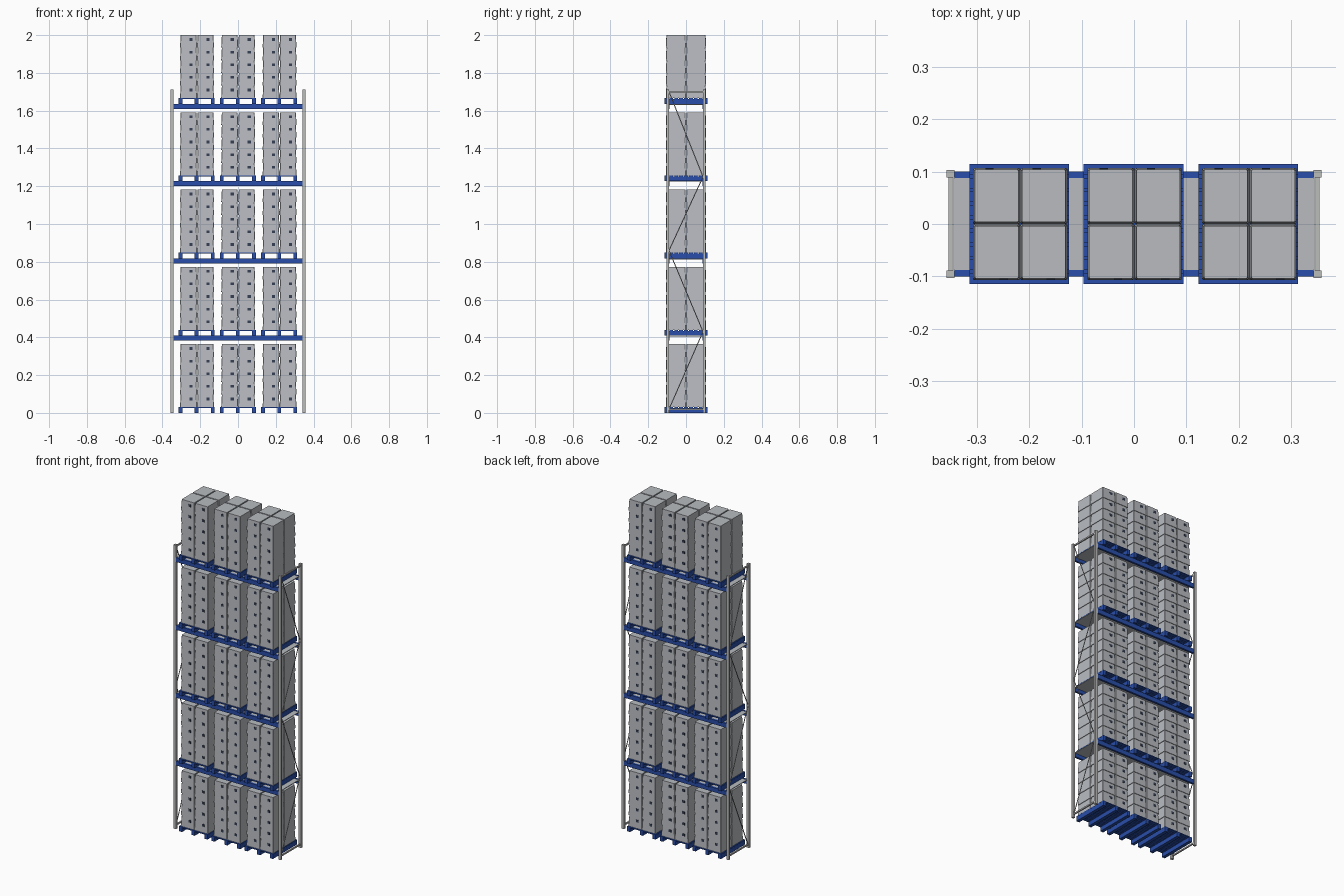
import bpy
import bmesh
from mathutils import Vector, Matrix

cube = bpy.data.objects.get("Cube")
if cube:
    bpy.data.objects.remove(cube, do_unlink=True)


def material(name, rgb):
    m = bpy.data.materials.new(name)
    m.use_nodes = True
    colour = (*rgb, 1.0)
    m.diffuse_color = colour
    m.node_tree.nodes["Principled BSDF"].inputs["Base Color"].default_value = colour
    return m


GREY = material("carton grey", (0.48, 0.50, 0.53))
STEEL = material("steel grey", (0.50, 0.51, 0.50))
BLUE = material("rack blue", (0.022, 0.075, 0.40))
NAVY = material("dark handle", (0.035, 0.05, 0.09))

LEVELS = 5
SPACING = 0.409
PALLET_H = 0.03
LAYERS = 5
LAYER_H = (2.0 - SPACING * (LEVELS - 1) - PALLET_H) / LAYERS
BAYS = (-0.219, -0.001, 0.218)


def block(bm, x, y, z, mat=0):
    """Add a box from (low, high) pairs on each axis."""
    size = [b - a for a, b in (x, y, z)]
    mid = [(a + b) / 2 for a, b in (x, y, z)]
    geo = bmesh.ops.create_cube(bm, size=1, matrix=Matrix.Translation(mid) @ Matrix.Diagonal((*size, 1)))
    for f in {f for v in geo["verts"] for f in v.link_faces}:
        f.material_index = mat
    return geo["verts"]


def rod(bm, a, b, radius):
    """Add a thin round bar between two points."""
    a, b = Vector(a), Vector(b)
    turn = (b - a).to_track_quat("Z", "Y").to_matrix().to_4x4()
    bmesh.ops.create_cone(bm, cap_ends=True, segments=8, radius1=radius, radius2=radius,
                          depth=(b - a).length, matrix=Matrix.Translation((a + b) / 2) @ turn)


def finish(bm, name, *mats):
    mesh = bpy.data.meshes.new(name)
    bm.to_mesh(mesh)
    bm.free()
    for m in mats:
        mesh.materials.append(m)
    return mesh


def place(mesh, name, at=(0, 0, 0)):
    ob = bpy.data.objects.new(name, mesh)
    ob.location = at
    bpy.context.collection.objects.link(ob)


# Pallet: three runners front to back, slats across the top
bm = bmesh.new()
for x in (-0.085, 0, 0.085):
    block(bm, (x - 0.01, x + 0.01), (-0.114, 0.114), (0, 0.025))
SLATS = 9
for i in range(SLATS):
    y = -0.104 + 0.208 * i / (SLATS - 1)
    block(bm, (-0.095, 0.095), (y - 0.01, y + 0.01), (0.025, PALLET_H))
pallet = finish(bm, "pallet", BLUE)

# Carton stack: tapered cartons two by two, with handle plates on the outer ends
W, D, TAPER = 0.09, 0.107, 0.0035
bm = bmesh.new()
for layer in range(LAYERS):
    z = PALLET_H + layer * LAYER_H
    for sx in (-1, 1):
        for sy in (-1, 1):
            cx, cy = sx * W / 2, sy * D / 2
            verts = block(bm, (cx - W / 2, cx + W / 2), (cy - D / 2, cy + D / 2), (z, z + LAYER_H))
            for v in verts:
                if v.co.z > z + LAYER_H / 2:
                    v.co.x -= TAPER if v.co.x > cx else -TAPER
                    v.co.y -= TAPER if v.co.y > cy else -TAPER
            upright_edges = {e for v in verts for e in v.link_edges
                             if abs(e.verts[0].co.z - e.verts[1].co.z) > LAYER_H / 2}
            bmesh.ops.bevel(bm, geom=list(upright_edges), offset=0.002, segments=1, affect="EDGES")
            hx, hz = cx - sy * 0.15 * W, z + 0.65 * LAYER_H
            hy = sy * (D - TAPER * 0.65)
            block(bm, (hx - 0.008, hx + 0.008), (hy - 0.002, hy + 0.002), (hz - 0.007, hz + 0.007), 1)
cartons = finish(bm, "carton_stack", GREY, NAVY)

for level in range(LEVELS):
    for bay, x in enumerate(BAYS):
        tag = f"{level + 1}_{bay + 1}"
        place(pallet, "pallet_" + tag, (x, 0, level * SPACING))
        place(cartons, "carton_stack_" + tag, (x + 0.002, 0, level * SPACING))

# Shelf beams and the thin shelf panel between them
bm = bmesh.new()
for y in (-0.094, 0.094):
    block(bm, (-0.342, 0.342), (y - 0.006, y + 0.006), (-0.026, 0))
beams = finish(bm, "shelf_beams", BLUE)
bm = bmesh.new()
block(bm, (-0.344, 0.344), (-0.088, 0.088), (-0.005, -0.001))
panel = finish(bm, "shelf_panel", GREY)
for level in range(1, LEVELS):
    place(beams, f"shelf_beams_{level}", (0, 0, level * SPACING))
    place(panel, f"shelf_panel_{level}", (0, 0, level * SPACING))

# End frames: two posts, end ties and zigzag bracing
zigzag = ((-0.09, 0.02), (0.09, 0.43), (-0.09, 0.86), (0.09, 1.25), (-0.09, 1.70))
for side, name in ((1, "left"), (-1, "right")):
    x = side * 0.35
    bm = bmesh.new()
    for y in (-0.096, 0.096):
        block(bm, (x - 0.0075, x + 0.0075), (y - 0.007, y + 0.007), (0, 1.712))
    place(finish(bm, "posts", STEEL), name + "_posts")
    bm = bmesh.new()
    for z in (0.02, 1.70):
        block(bm, (x - 0.004, x + 0.004), (-0.09, 0.09), (z - 0.004, z + 0.004))
    for (y1, z1), (y2, z2) in zip(zigzag, zigzag[1:]):
        rod(bm, (x, y1, z1), (x, y2, z2), 0.0025)
    place(finish(bm, "braces", STEEL), name + "_braces")
